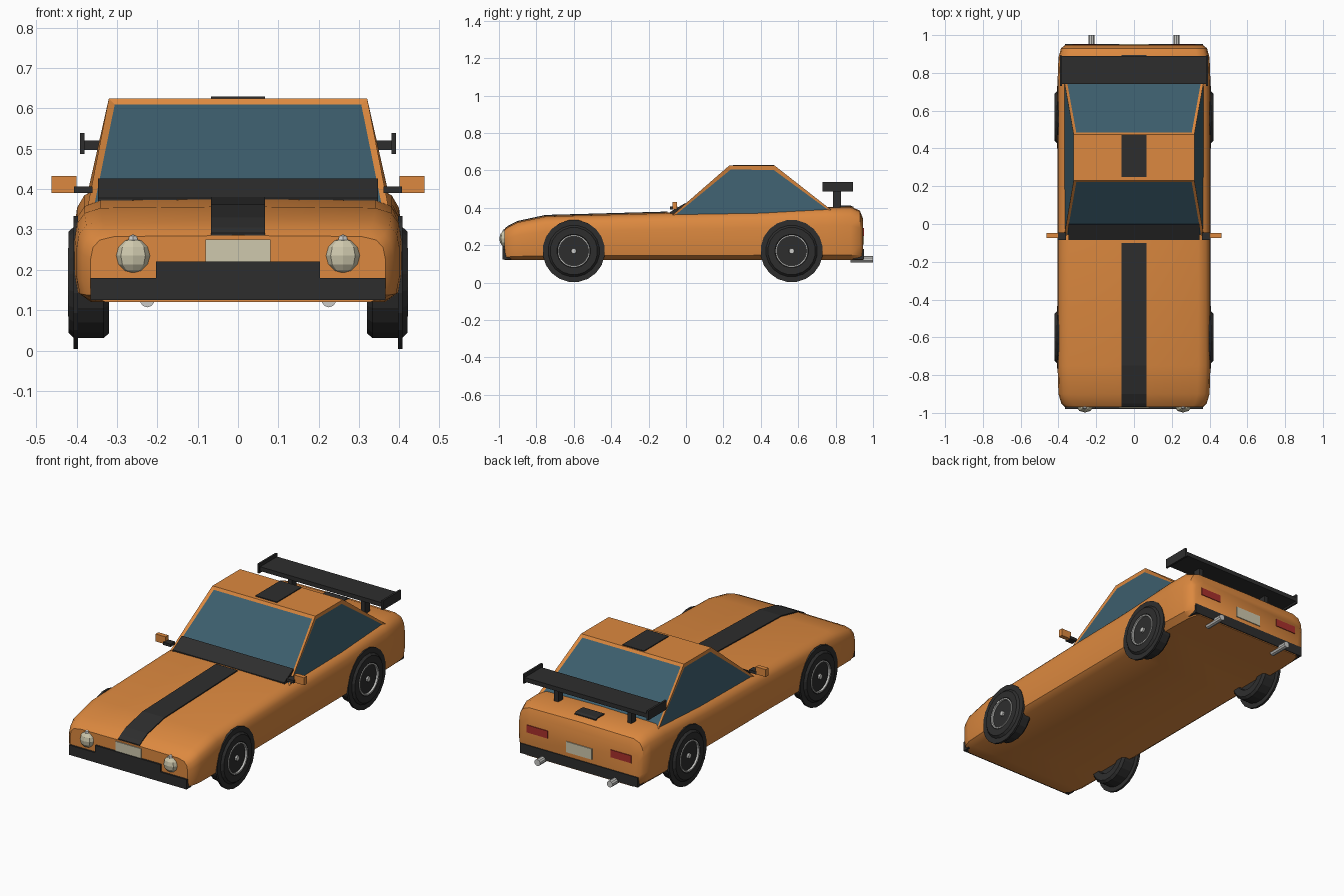
import bpy, bmesh, math
from mathutils import Matrix, Vector

cube = bpy.data.objects.get("Cube")
if cube:
    bpy.data.objects.remove(cube, do_unlink=True)


def material(name, r, g, b):
    m = bpy.data.materials.new(name)
    m.use_nodes = True
    m.diffuse_color = (r, g, b, 1)
    m.node_tree.nodes["Principled BSDF"].inputs["Base Color"].default_value = (r, g, b, 1)
    return m


ORANGE = material("orange paint", 0.72, 0.25, 0.05)
BLACK = material("black trim", 0.027, 0.027, 0.027)
GLASS = material("blue glass", 0.045, 0.11, 0.15)
CREAM = material("cream", 0.62, 0.58, 0.42)
SILVER = material("silver", 0.6, 0.6, 0.58)
RED = material("red lamp", 0.4, 0.03, 0.025)


def finish(name, bm, *mats, smooth=None):
    bmesh.ops.recalc_face_normals(bm, faces=bm.faces)
    mesh = bpy.data.meshes.new(name)
    bm.to_mesh(mesh)
    bm.free()
    ob = bpy.data.objects.new(name, mesh)
    bpy.context.collection.objects.link(ob)
    for m in mats:
        mesh.materials.append(m)
    if smooth:
        bpy.ops.object.select_all(action='DESELECT')
        ob.select_set(True)
        bpy.context.view_layer.objects.active = ob
        bpy.ops.object.shade_smooth_by_angle(angle=math.radians(smooth))
    return ob


def box(name, mat, x, y, z):
    """Box from (low, high) ranges on each axis."""
    bm = bmesh.new()
    spans = [Vector((min(r), max(r))) for r in (x, y, z)]
    mid = Vector([(s[0] + s[1]) / 2 for s in spans])
    size = [s[1] - s[0] for s in spans]
    bmesh.ops.create_cube(bm, size=1, matrix=Matrix.Translation(mid) @ Matrix.Diagonal((*size, 1)))
    return finish(name, bm, mat)


def loft(name, rings, mats, smooth=None):
    """Skin closed rings of points and cap both ends."""
    bm = bmesh.new()
    loops = [[bm.verts.new(p) for p in ring] for ring in rings]
    n = len(loops[0])
    for a, b in zip(loops, loops[1:]):
        for i in range(n):
            j = (i + 1) % n
            bm.faces.new((a[i], a[j], b[j], b[i]))
    bm.faces.new(loops[0])
    bm.faces.new(loops[-1])
    return finish(name, bm, *mats, smooth=smooth)


def lathe(name, mat, profile, centre, side, segs=20, smooth=None):
    """Turn an (x, radius) profile about the sideways axis."""
    _, cy, cz = centre
    turn = [2 * math.pi * (i + 0.5) / segs for i in range(segs)]
    rings = [[(side * x, cy + r * math.cos(t), cz + r * math.sin(t)) for t in turn] for x, r in profile]
    return loft(name, rings, [mat], smooth)


# Body shell: stations are (y, top height, half width)
STATIONS = [(-0.97, 0.285, 0.365), (-0.95, 0.3, 0.385), (-0.9, 0.325, 0.4), (-0.75, 0.357, 0.405),
            (-0.1, 0.375, 0.405), (0.4, 0.385, 0.405), (0.75, 0.405, 0.405), (0.88, 0.407, 0.4),
            (0.93, 0.385, 0.387), (0.947, 0.34, 0.365)]
FLOOR = 0.12
SECTION = [(0.9, 0), (0.98, 0.1), (1, 0.3), (1, 0.65), (0.985, 0.82), (0.94, 0.93), (0.84, 0.985)]


def body_ring(y, top, w):
    right = [(w * u, y, FLOOR + (top - FLOOR) * v) for u, v in SECTION]
    left = [(-x, y, z) for x, y, z in reversed(right)]
    return right + [(0, y, top)] + left


loft("body", [body_ring(*s) for s in STATIONS], [ORANGE], smooth=40)


def top_height(y):
    for (y0, z0, _), (y1, z1, _) in zip(STATIONS, STATIONS[1:]):
        if y0 <= y <= y1:
            return z0 + (z1 - z0) * (y - y0) / (y1 - y0)


# Centre stripe: hood, roof and rear deck plates
def stripe(name, points):
    rings = [[(-0.067, y, z - 0.003), (0.067, y, z - 0.003), (0.067, y, z + 0.005), (-0.067, y, z + 0.005)]
             for y, z in points]
    loft(name, rings, [BLACK])


def stripe_path(start, end):
    ys = [start] + [s[0] for s in STATIONS if start < s[0] < end] + [end]
    return [(y, top_height(y)) for y in ys]


stripe("hood_stripe", stripe_path(-0.969, -0.1))
stripe("deck_stripe", stripe_path(0.82, 0.895))
stripe("roof_stripe", [(0.25, 0.625), (0.47, 0.625)])

# Cabin: tapered block whose pillars frame recessed glass
SINK = 1.16
base, roof = [], []
for sx, sy in ((-1, -1), (1, -1), (1, 1), (-1, 1)):
    top = Vector((sx * 0.32, 0.23 if sy < 0 else 0.475, 0.625))
    foot = Vector((sx * 0.373, -0.08 if sy < 0 else 0.775, 0.355 if sy < 0 else 0.39))
    roof.append(top)
    base.append(top + (foot - top) * SINK)
cabin = loft("cabin", [base, roof], [ORANGE, GLASS])
bm = bmesh.new()
bm.from_mesh(cabin.data)
windows = [f for f in bm.faces if abs(f.normal.z) < 0.95]
bmesh.ops.inset_individual(bm, faces=windows, thickness=0.022, depth=-0.006)
for f in windows:
    f.material_index = 1
bm.to_mesh(cabin.data)
bm.free()

# Cowl strip along the foot of the windscreen
cowl = [(-0.085, 0.35), (-0.085, 0.378), (-0.003, 0.426), (0.01, 0.35)]
loft("cowl", [[(x, y, z) for y, z in cowl] for x in (-0.347, 0.347)], [BLACK])

# Bumpers
box("front_bumper", BLACK, (-0.366, 0.366), (-0.98, -0.935), (0.125, 0.18))
box("front_bumper_centre", BLACK, (-0.203, 0.203), (-0.98, -0.945), (0.17, 0.221))
box("rear_bumper", BLACK, (-0.366, 0.366), (0.89, 0.952), (0.125, 0.18))

# Number plates
box("front_plate", CREAM, (-0.08, 0.08), (-0.975, -0.967), (0.22, 0.275))
box("rear_plate", CREAM, (-0.08, 0.08), (0.944, 0.952), (0.205, 0.265))

# Rear wing blade
box("wing_blade", BLACK, (-0.385, 0.385), (0.74, 0.89), (0.497, 0.521))

for side, tag in ((1, "left"), (-1, "right")):
    def sx(*r):
        return [side * v for v in r]

    # Wing supports and end plates
    box(tag + "_wing_post", BLACK, sx(0.215, 0.24), (0.785, 0.828), (0.39, 0.5))
    box(tag + "_wing_end", BLACK, sx(0.38, 0.391), (0.73, 0.892), (0.487, 0.539))

    # Door mirror on a short arm
    box(tag + "_mirror_arm", BLACK, sx(0.36, 0.406), (-0.085, -0.045), (0.39, 0.406))
    box(tag + "_mirror", ORANGE, sx(0.4, 0.462), (-0.073, -0.048), (0.39, 0.432))

    # Tail lamp
    box(tag + "_tail_lamp", RED, sx(0.195, 0.325), (0.943, 0.951), (0.25, 0.292))

    # Headlamp: faceted lens with a small cap on top
    bm = bmesh.new()
    place = Matrix.Translation((side * 0.26, -0.968, 0.235))
    bmesh.ops.create_uvsphere(bm, u_segments=8, v_segments=6, radius=1,
                              matrix=place @ Matrix.Diagonal((0.043, 0.03, 0.043, 1)))
    finish(tag + "_headlamp", bm, CREAM)
    bm = bmesh.new()
    bmesh.ops.create_uvsphere(bm, u_segments=6, v_segments=4, radius=0.014,
                              matrix=Matrix.Translation((side * 0.26, -0.968, 0.274)))
    finish(tag + "_headlamp_cap", bm, SILVER)

    # Exhaust pipe
    bm = bmesh.new()
    bmesh.ops.create_cone(bm, cap_ends=True, segments=10, radius1=0.018, radius2=0.018, depth=0.12,
                          matrix=Matrix.Translation((side * 0.225, 0.94, 0.125)) @ Matrix.Rotation(math.pi / 2, 4, 'X'))
    finish(tag + "_exhaust", bm, SILVER)

    # Wheels: tyre, flange disc, rim ring and hub
    for end, y in (("front", -0.6), ("rear", 0.565)):
        c = (0, y, 0.169)
        name = tag + "_" + end
        lathe(name + "_tyre", BLACK, [(0.335, 0.02), (0.335, 0.085), (0.32, 0.09), (0.32, 0.128), (0.333, 0.14),
              (0.406, 0.14), (0.42, 0.127), (0.42, 0.09), (0.41, 0.08), (0.41, 0.02)], c, side)
        lathe(name + "_flange", BLACK, [(0.396, 0.167), (0.408, 0.167)], c, side)
        lathe(name + "_rim_ring", SILVER, [(0.4, 0.086), (0.421, 0.086), (0.421, 0.079), (0.4, 0.079)], c, side, 24)
        lathe(name + "_hub", SILVER, [(0.405, 0.016), (0.42, 0.014)], c, side, 8)
